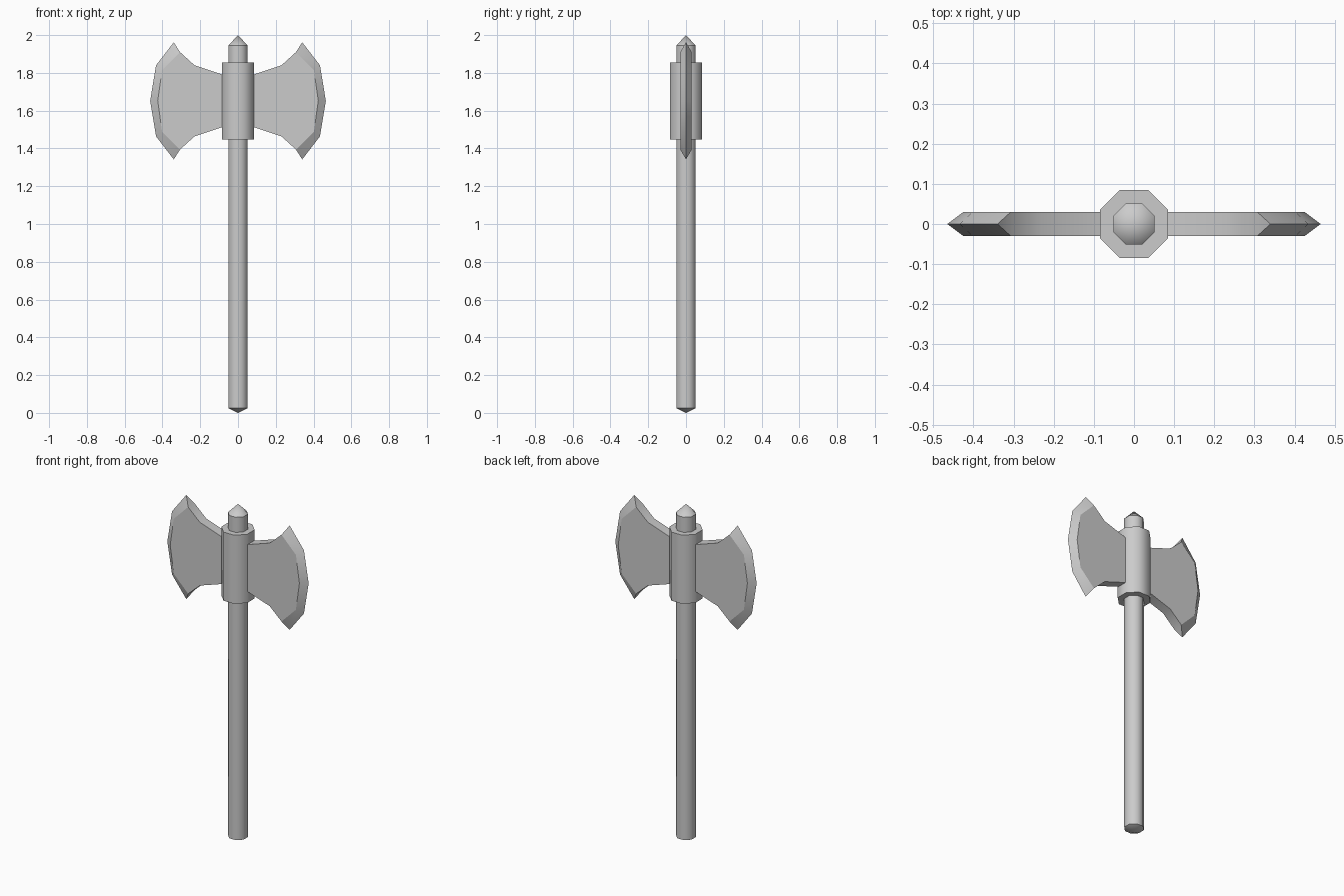
import bpy, bmesh
from math import sin, cos, pi, radians

if "Cube" in bpy.data.objects:
    bpy.data.objects.remove(bpy.data.objects["Cube"])

SIDES = 8


def make_object(name, bm):
    bmesh.ops.recalc_face_normals(bm, faces=bm.faces)
    for f in bm.faces:
        f.smooth = True
    mesh = bpy.data.meshes.new(name)
    bm.to_mesh(mesh)
    bm.free()
    obj = bpy.data.objects.new(name, mesh)
    bpy.context.collection.objects.link(obj)
    return obj


def octagon_lathe(name, apothem, z_low, z_high, tip_low=None, tip_high=None):
    """Eight-sided bar with flat ends, or pointed ends where a tip is given."""
    bm = bmesh.new()
    r = apothem / cos(pi / SIDES)
    angles = [2 * pi * (i + 0.5) / SIDES for i in range(SIDES)]
    rings = [[bm.verts.new((r * cos(a), r * sin(a), z)) for a in angles]
             for z in (z_low, z_high)]
    for i in range(SIDES):
        j = (i + 1) % SIDES
        bm.faces.new((rings[0][i], rings[0][j], rings[1][j], rings[1][i]))
    for ring, tip in zip(rings, (tip_low, tip_high)):
        # sharp rim, then a cap or a pyramid
        for i in range(SIDES):
            bm.edges.get((ring[i], ring[i - 1])).smooth = False
        if tip is None:
            bm.faces.new(ring)
        else:
            apex = bm.verts.new((0, 0, tip))
            for i in range(SIDES):
                bm.faces.new((ring[i - 1], ring[i], apex))
    return make_object(name, bm)


# Shaft with pointed ends, and the collar holding the blades
octagon_lathe("shaft", 0.051, 0.025, 1.945, tip_low=0.0, tip_high=2.0)
octagon_lathe("collar", 0.085, 1.447, 1.855)

# Blade: upper half profiles as (x, height above blade centre)
MID_Z, HALF_T = 1.652, 0.03
back = [(0.07, 0.135), (0.085, 0.14), (0.23, 0.188)]
ridge = [(0.307, 0.258), (0.402, 0.163), (0.425, 0.0)]
edge = [(0.34, 0.31), (0.434, 0.188), (0.465, 0.0)]


def mirrored(points):
    return points + [(x, -h) for x, h in reversed(points) if h > 0]


bm = bmesh.new()
outline = back + mirrored(ridge) + [(x, -h) for x, h in reversed(back)]
front, rear = [[bm.verts.new((x, y, MID_Z + h)) for x, h in outline]
               for y in (-HALF_T, HALF_T)]
cutting = [bm.verts.new((x, 0, MID_Z + h)) for x, h in mirrored(edge)]
first, last = len(back), len(back) + len(cutting) - 1
for side in (front, rear):
    bm.faces.new(side)
    for k in range(len(cutting) - 1):       # bevels down to the cutting edge
        bm.faces.new((side[first + k], side[first + k + 1],
                      cutting[k + 1], cutting[k]))
for i in range(len(outline)):               # thick upper, lower and inner rims
    j = (i + 1) % len(outline)
    if not first <= i < last:
        bm.faces.new((front[i], front[j], rear[j], rear[i]))
for i, tip in ((first, cutting[0]), (last, cutting[-1])):
    bm.faces.new((front[i], rear[i], tip))
blades = make_object("axe_blades", bm)
blades.modifiers.new("Mirror", 'MIRROR').use_mirror_merge = False

bpy.ops.object.select_all(action='DESELECT')
blades.select_set(True)
bpy.context.view_layer.objects.active = blades
bpy.ops.object.shade_smooth_by_angle(angle=radians(28))
